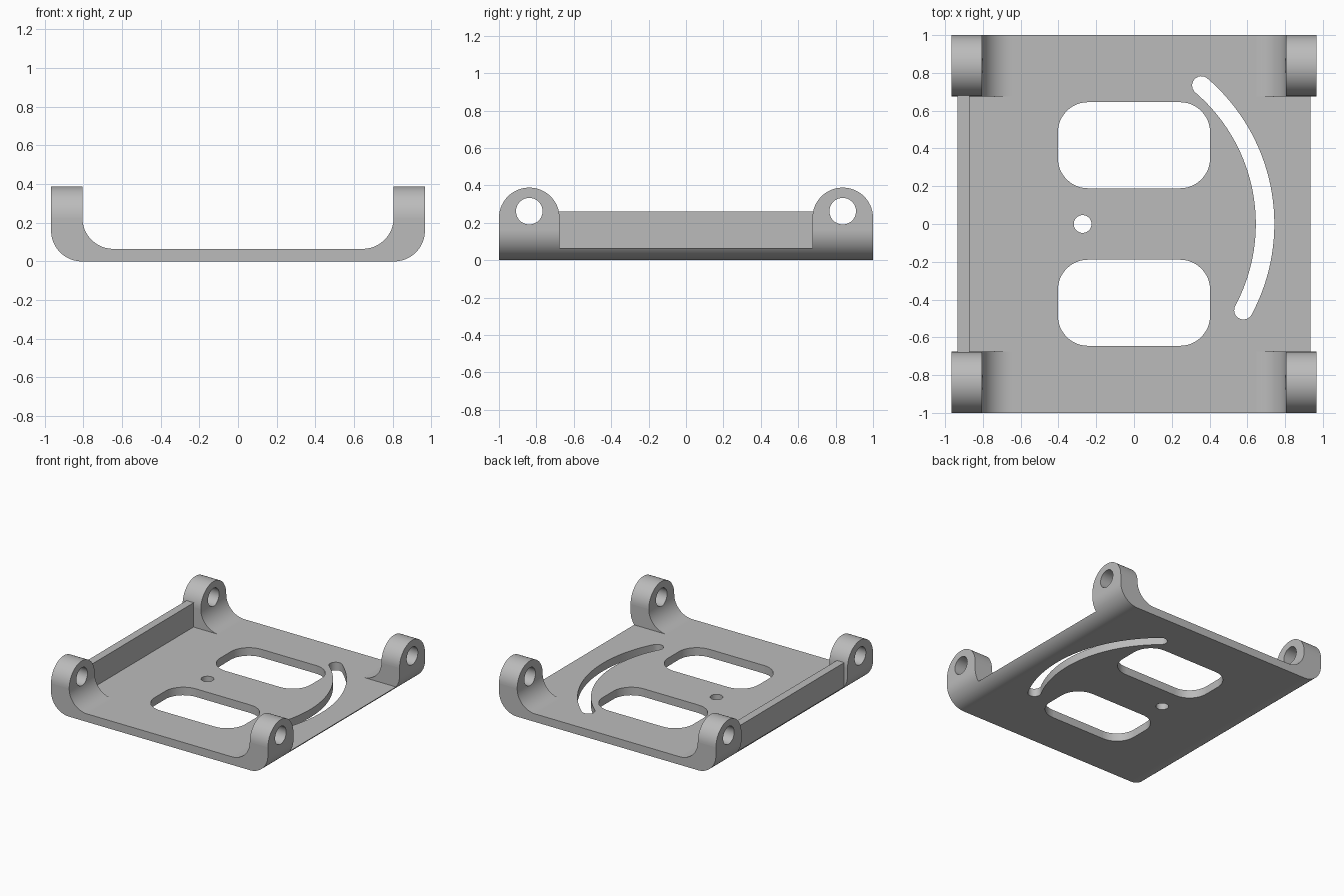
import bpy, bmesh, math
from mathutils import Vector

if "Cube" in bpy.data.objects:
    bpy.data.objects.remove(bpy.data.objects["Cube"])

metal = bpy.data.materials.new("light grey metal")
metal.diffuse_color = (0.5, 0.5, 0.5, 1)
metal.use_nodes = True
metal.node_tree.nodes["Principled BSDF"].inputs["Base Color"].default_value = metal.diffuse_color

HALF, LUG_Y, LUG_R, FLOOR = 0.967, 0.838, 0.162, 0.065


def arc(cx, cy, r, a0, a1, n=20):
    """Points along an arc, angles in degrees."""
    angles = [math.radians(a0 + (a1 - a0) * i / n) for i in range(n + 1)]
    return [(cx + r * math.cos(a), cy + r * math.sin(a)) for a in angles]


def prism(name, pts, axis, lo, hi):
    """Extrude a 2D outline along an axis: x uses (y,z), y uses (x,z), z uses (x,y)."""
    place = {"x": lambda p, d: (d, p[0], p[1]),
             "y": lambda p, d: (p[0], d, p[1]),
             "z": lambda p, d: (p[0], p[1], d)}[axis]
    bm = bmesh.new()
    face = bm.faces.new([bm.verts.new(place(p, lo)) for p in pts])
    ext = bmesh.ops.extrude_face_region(bm, geom=[face])
    shift = Vector(place((0, 0), hi - lo))
    bmesh.ops.translate(bm, vec=shift,
                        verts=[v for v in ext["geom"] if isinstance(v, bmesh.types.BMVert)])
    bmesh.ops.recalc_face_normals(bm, faces=bm.faces)
    mesh = bpy.data.meshes.new(name)
    bm.to_mesh(mesh)
    bm.free()
    mesh.materials.append(metal)
    obj = bpy.data.objects.new(name, mesh)
    bpy.context.collection.objects.link(obj)
    return obj


def combine(target, other, operation):
    """Apply a boolean and delete the helper."""
    mod = target.modifiers.new("boolean", "BOOLEAN")
    mod.operation, mod.solver, mod.object = operation, "EXACT", other
    bpy.context.view_layer.objects.active = target
    bpy.ops.object.modifier_apply(modifier=mod.name)
    bpy.data.objects.remove(other, do_unlink=True)


def circle(cx, cy, r):
    return arc(cx, cy, r, 0, 360, 40)[:-1]


# U-shaped channel with rounded bottom corners and inner fillets
right = (arc(HALF - 0.16, 0.16, 0.16, -90, 0) + [(HALF, 0.5), (0.805, 0.5)]
         + arc(0.645, FLOOR + 0.16, 0.16, 0, -90))
left = [(-x, z) for x, z in reversed(right)]
bracket = prism("bracket", right + left, "y", -1, 1)

# Side outline: low floor between two round-topped lugs
lug = arc(LUG_Y, 0.226, LUG_R, 0, 180, 36)
side = ([(-1, 0), (1, 0)] + lug + [(LUG_Y - LUG_R, FLOOR), (LUG_R - LUG_Y, FLOOR)]
        + [(-y, z) for y, z in reversed(lug)])
combine(bracket, prism("side_outline", side, "x", -1.2, 1.2), "INTERSECT")

# Low wall along the left side
wall = [(-0.935, 0.26), (-0.935, FLOOR), (-0.91, 0.045), (-0.87, 0.045), (-0.87, 0.26)]
combine(bracket, prism("left_wall", wall, "y", -0.685, 0.685), "UNION")

# Pin holes through the lugs
for s in (-1, 1):
    combine(bracket, prism("pin_hole", circle(s * LUG_Y, 0.262, 0.071), "x", -1.2, 1.2), "DIFFERENCE")

# Rounded rectangular windows in the floor
for s in (-1, 1):
    cy, hx, hy, r = s * 0.417, 0.403, 0.228, 0.16
    window = []
    for i, (sx, sy) in enumerate([(1, 1), (-1, 1), (-1, -1), (1, -1)]):
        window += arc(sx * (hx - r), cy + sy * (hy - r), r, 90 * i, 90 * i + 90, 12)
    combine(bracket, prism("window", window, "z", -0.1, 0.2), "DIFFERENCE")

# Pivot hole and the curved slot centred on it
px, R, w, a0, a1 = -0.272, 0.966, 0.049, -28.2, 49.4
combine(bracket, prism("pivot_hole", circle(px, 0, 0.047), "z", -0.1, 0.2), "DIFFERENCE")


def slot_end(a, start):
    t = math.radians(a)
    return arc(px + R * math.cos(t), R * math.sin(t), w, start, start + 180, 12)


slot = (arc(px, 0, R + w, a0, a1, 40)[1:-1] + slot_end(a1, a1)
        + arc(px, 0, R - w, a1, a0, 40)[1:-1] + slot_end(a0, a0 + 180))
combine(bracket, prism("curved_slot", slot, "z", -0.1, 0.2), "DIFFERENCE")

# Smooth curves, flat planar faces
bpy.ops.object.select_all(action="DESELECT")
bracket.select_set(True)
bpy.context.view_layer.objects.active = bracket
bpy.ops.object.shade_smooth_by_angle(angle=math.radians(30))
for p in bracket.data.polygons:
    if max(abs(c) for c in p.normal) > 0.9999:
        p.use_smooth = False
